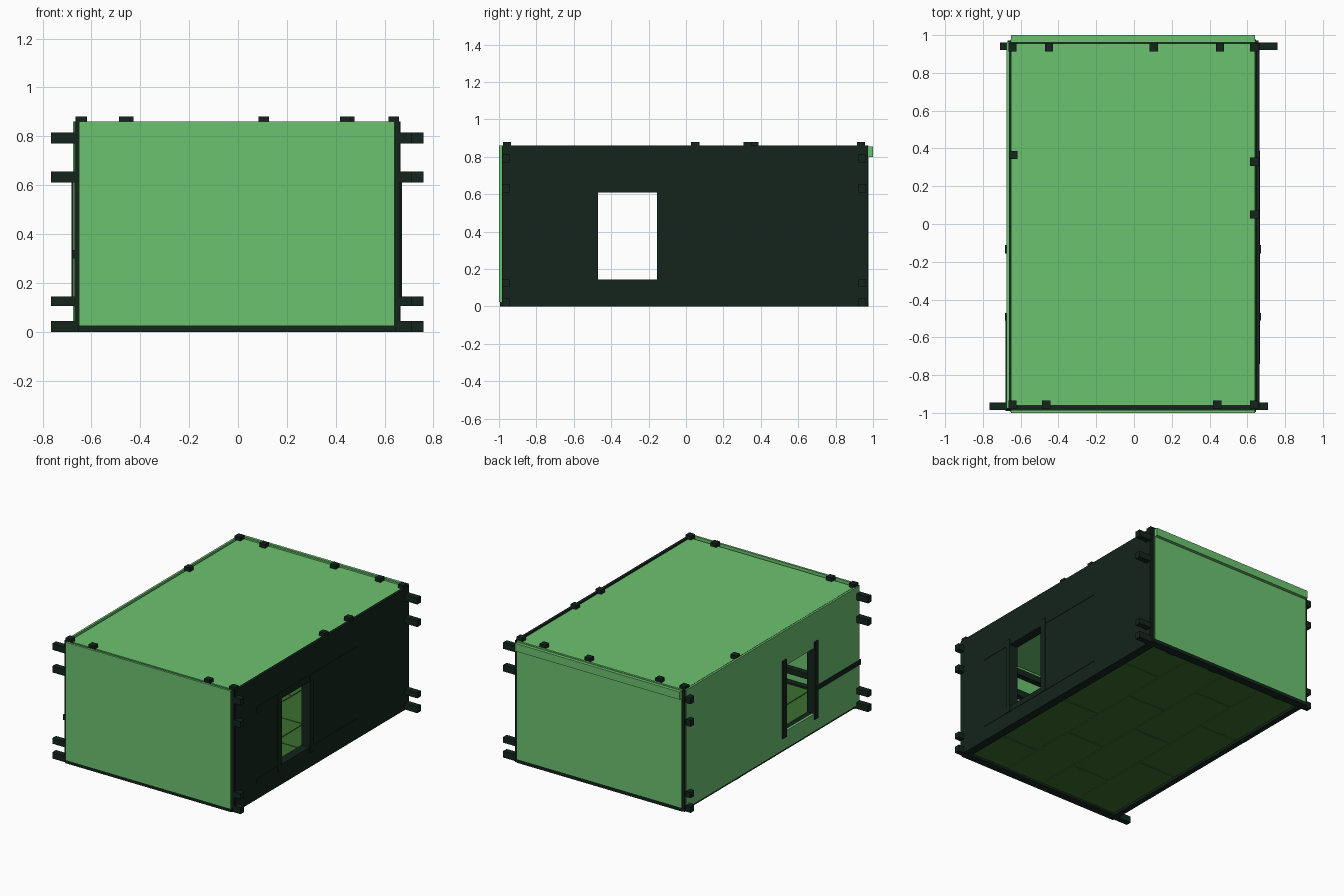
import bpy, bmesh
from mathutils import Vector

if "Cube" in bpy.data.objects:
    bpy.data.objects.remove(bpy.data.objects["Cube"])


def material(name, rgb):
    m = bpy.data.materials.new(name)
    m.diffuse_color = (*rgb, 1)
    m.use_nodes = True
    m.node_tree.nodes["Principled BSDF"].inputs["Base Color"].default_value = m.diffuse_color
    return m


GREEN = material("green_panel", (0.15, 0.54, 0.16))
DARK = material("dark_timber", (0.007, 0.018, 0.012))
OLIVE = material("olive_floor", (0.045, 0.16, 0.03))


def boxes(name, mat, items):
    """One object from boxes given as (x0, x1, y0, y1, z0, z1)."""
    bm = bmesh.new()
    for x0, x1, y0, y1, z0, z1 in items:
        verts = bmesh.ops.create_cube(bm, size=1)["verts"]
        size = Vector((x1 - x0, y1 - y0, z1 - z0))
        mid = Vector((x0 + x1, y0 + y1, z0 + z1)) / 2
        for v in verts:
            v.co = v.co * size + mid
    me = bpy.data.meshes.new(name)
    bm.to_mesh(me)
    bm.free()
    me.materials.append(mat)
    ob = bpy.data.objects.new(name, me)
    bpy.context.collection.objects.link(ob)
    return ob


# window opening shared by both side walls
WY0, WY1, WZ0, WZ1 = -0.47, -0.155, 0.145, 0.61


def side_panel(name, mat, x0, x1, y0, y1, z0, z1):
    """Sheet with the window opening cut through a single frame-shaped mesh."""
    outer = [(y0, z0), (y1, z0), (y1, z1), (y0, z1)]
    inner = [(WY0, WZ0), (WY1, WZ0), (WY1, WZ1), (WY0, WZ1)]
    bm = bmesh.new()
    o0, i0, o1, i1 = [[bm.verts.new((x, *p)) for p in ring]
                      for x in (x0, x1) for ring in (outer, inner)]
    for a in range(4):
        b = (a + 1) % 4
        for r, s in ((o0, i0), (i0, i1), (i1, o1), (o1, o0)):
            bm.faces.new((r[a], r[b], s[b], s[a]))
    bmesh.ops.recalc_face_normals(bm, faces=bm.faces)
    me = bpy.data.meshes.new(name)
    bm.to_mesh(me)
    bm.free()
    me.materials.append(mat)
    ob = bpy.data.objects.new(name, me)
    bpy.context.collection.objects.link(ob)


# wall sheets
side_panel("right_wall_sheet", DARK, 0.645, 0.665, -0.975, 0.955, 0.0, 0.86)
side_panel("left_wall_sheet", GREEN, -0.675, -0.66, -0.975, 0.96, 0.02, 0.86)
boxes("front_wall_sheet", GREEN, [(-0.65, 0.64, -1.0, -0.985, 0.025, 0.86)])
boxes("back_wall_sheet", GREEN, [(-0.65, 0.64, 0.962, 0.977, 0.025, 0.86)])
boxes("back_eave_strip", GREEN, [(-0.65, 0.64, 0.977, 1.0, 0.80, 0.855)])
boxes("roof_sheet", GREEN, [(-0.65, 0.64, -0.96, 0.955, 0.838, 0.853)])

# horizontal rails: front and back ones run past the corners
LEVELS = [(0.0, 0.045), (0.105, 0.145), (0.61, 0.655), (0.77, 0.815)]
boxes("front_rails", DARK, [(-0.765, 0.71, -0.985, -0.945, a, b) for a, b in LEVELS])
boxes("back_rails", DARK, [(-0.71, 0.76, 0.922, 0.962, a, b) for a, b in LEVELS])
boxes("bottom_skirts", DARK, [(-0.655, 0.645, -0.995, -0.94, 0, 0.025),
                              (-0.655, 0.645, 0.92, 0.977, 0, 0.025)])
side_rails = []
for x0, x1 in ((-0.66, -0.62), (0.605, 0.645)):
    for a, b in (LEVELS[0], LEVELS[3]):
        side_rails.append((x0, x1, -0.945, 0.922, a, b))
    for a, b in LEVELS[1:3]:
        side_rails.append((x0, x1, -0.945, 0.922, a, b))
boxes("side_rails", DARK, side_rails)
boxes("right_outer_rails", DARK, [(0.64, 0.668, -0.74, 0.39, a, b) for a, b in LEVELS[1:3]])
boxes("left_brace_rail", DARK, [(-0.68, -0.635, -0.99, -0.51, 0.30, 0.335)])

# window posts on both sides
posts = []
for y0, y1 in ((-0.51, -0.47), (-0.155, -0.11)):
    posts.append((-0.682, -0.62, y0, y1, 0.105, 0.655))
    posts.append((0.605, 0.672, y0, y1, 0.105, 0.655))
boxes("window_posts", DARK, posts)

# upright posts whose tops show above the roof
STUDS = [(-0.643, 0.935), (-0.45, 0.935), (0.105, 0.935), (0.455, 0.935), (0.637, 0.935),
         (-0.64, 0.365), (0.637, 0.33), (0.637, 0.05),
         (-0.643, -0.957), (-0.465, -0.957), (0.44, -0.957), (0.637, -0.957)]
boxes("upright_posts", DARK, [(x - 0.022, x + 0.022, y - 0.022, y + 0.022, 0.0, 0.88)
                              for x, y in STUDS])
boxes("corner_fillers", DARK, [(-0.67, -0.65, -0.985, -0.94, 0, 0.86),
                               (-0.67, -0.65, 0.92, 0.972, 0, 0.86),
                               (0.64, 0.66, -0.985, -0.94, 0, 0.86),
                               (0.64, 0.66, 0.92, 0.972, 0, 0.86)])

# staggered floor boards with thin joints
boards = []
Y0, Y1, L, gap = -0.945, 0.922, 0.625, 0.003
for c in range(4):
    x0 = -0.62 + c * 0.306
    y = Y0 - (L / 2 if c % 2 else 0)
    while y < Y1 - 0.01:
        boards.append((x0 + gap, x0 + 0.306 - gap, max(y, Y0) + gap, min(y + L, Y1) - gap,
                       0.015, 0.035))
        y += L
boxes("floor_boards", OLIVE, boards)
